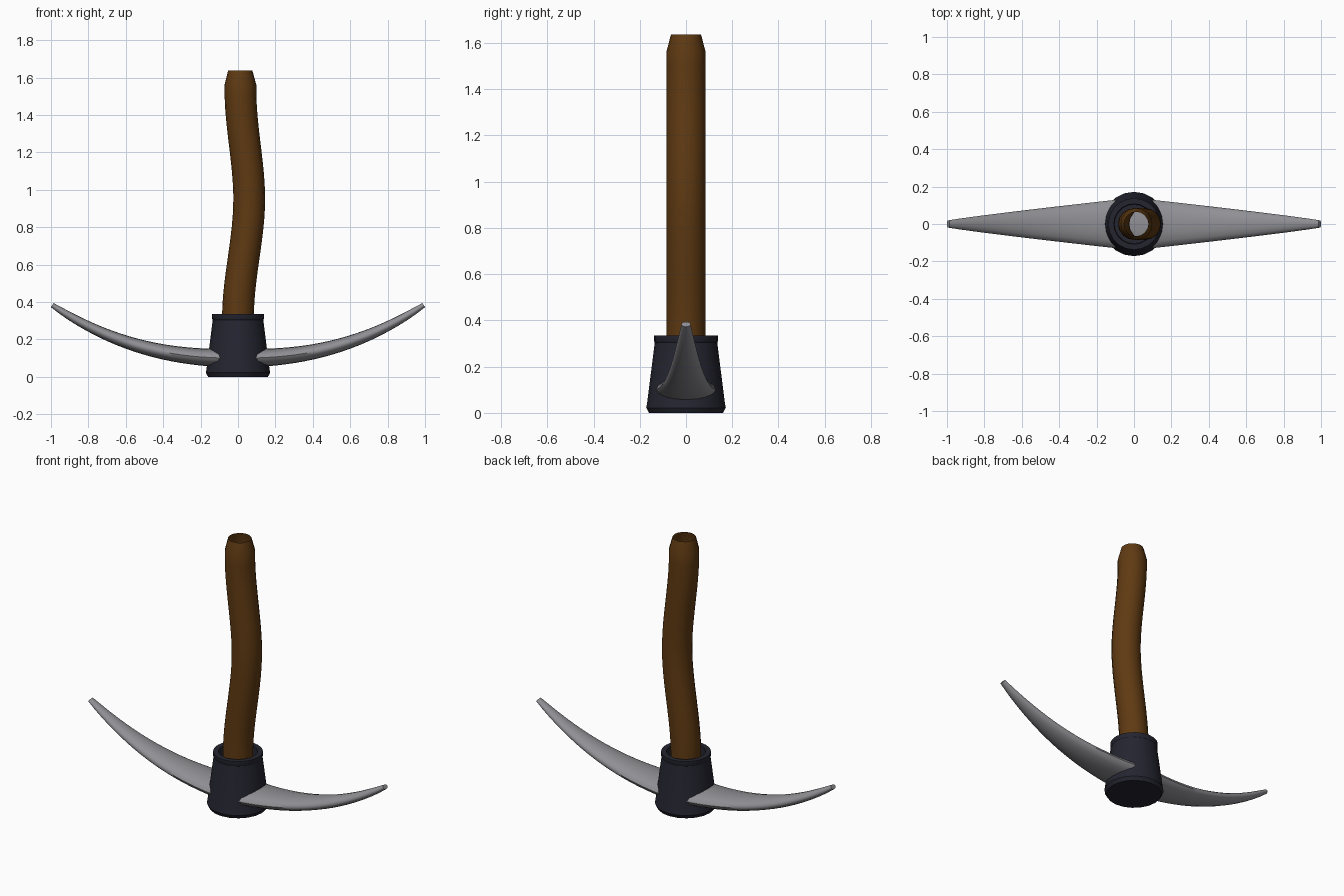
import bpy, math
from mathutils import Vector

if "Cube" in bpy.data.objects:
    bpy.data.objects.remove(bpy.data.objects["Cube"])


def material(name, rgb):
    m = bpy.data.materials.new(name)
    m.diffuse_color = (*rgb, 1)
    m.use_nodes = True
    m.node_tree.nodes["Principled BSDF"].inputs["Base Color"].default_value = m.diffuse_color
    return m


wood = material("brown wood", (0.115, 0.042, 0.006))
iron = material("dark iron", (0.018, 0.018, 0.030))
steel = material("grey steel", (0.28, 0.28, 0.30))


def loft(name, rings, mat, angle, cap_start=True, cap_end=True):
    """Skin a list of equal-sized point rings."""
    n = len(rings[0])
    verts = [p for r in rings for p in r]
    faces = [(i * n + j, i * n + (j + 1) % n, (i + 1) * n + (j + 1) % n, (i + 1) * n + j)
             for i in range(len(rings) - 1) for j in range(n)]
    if cap_start:
        faces.append(tuple(reversed(range(n))))
    if cap_end:
        faces.append(tuple(range(len(verts) - n, len(verts))))
    me = bpy.data.meshes.new(name)
    me.from_pydata(verts, [], faces)
    me.materials.append(mat)
    ob = bpy.data.objects.new(name, me)
    bpy.context.collection.objects.link(ob)
    bpy.ops.object.select_all(action='DESELECT')
    ob.select_set(True)
    bpy.context.view_layer.objects.active = ob
    bpy.ops.object.shade_smooth_by_angle(angle=math.radians(angle))
    return ob


def circle(cx, z, r, n):
    return [(cx + r * math.cos(2 * math.pi * k / n), r * math.sin(2 * math.pi * k / n), z)
            for k in range(n)]


# Handle: hollow bent shaft with a tapered, open end
def sway(z):
    if z < 0.95:
        t = max(0, (z - 0.32) / 0.63)
        return 0.06 * t * t * (3 - 2 * t)
    t = min(1, (z - 0.95) / 0.58)
    return 0.06 - 0.047 * t * t * (3 - 2 * t)


heights = [0.16 + 1.40 * i / 24 for i in range(25)]
rings = [circle(sway(z), z, 0.085, 16) for z in heights]
rings.append(circle(0.012, 1.637, 0.065, 16))
loft("handle", rings, wood, 40, False, False)

# Collar: flared socket with a raised lip and a recess round the handle
profile = [(0.160, 0.0), (0.172, 0.022), (0.168, 0.045), (0.135, 0.305), (0.138, 0.31),
           (0.138, 0.335), (0.108, 0.335), (0.105, 0.27), (0.08, 0.27)]
loft("collar", [circle(0, z, r, 20) for r, z in profile], iron, 35, True, False)

# Blade: double-pointed curved pick, elliptical section tapering to both tips
rings = []
for i in range(41):
    x = -0.993 + 1.986 * i / 40
    a = abs(x)
    z = 0.100 + 0.288 * a ** 2.35
    slope = math.copysign(0.288 * 2.35 * a ** 1.35, x)
    normal = Vector((-slope, 0, 1)).normalized()
    w = 0.018 + 0.122 * (1 - a) ** 0.9
    h = 0.011 + 0.040 * (1 - a) ** 0.6
    ring = []
    for k in range(16):
        t = 2 * math.pi * k / 16
        ring.append(Vector((x, 0, z)) + normal * (h * math.sin(t)) + Vector((0, w * math.cos(t), 0)))
    rings.append(ring)
loft("blade", rings, steel, 50)
